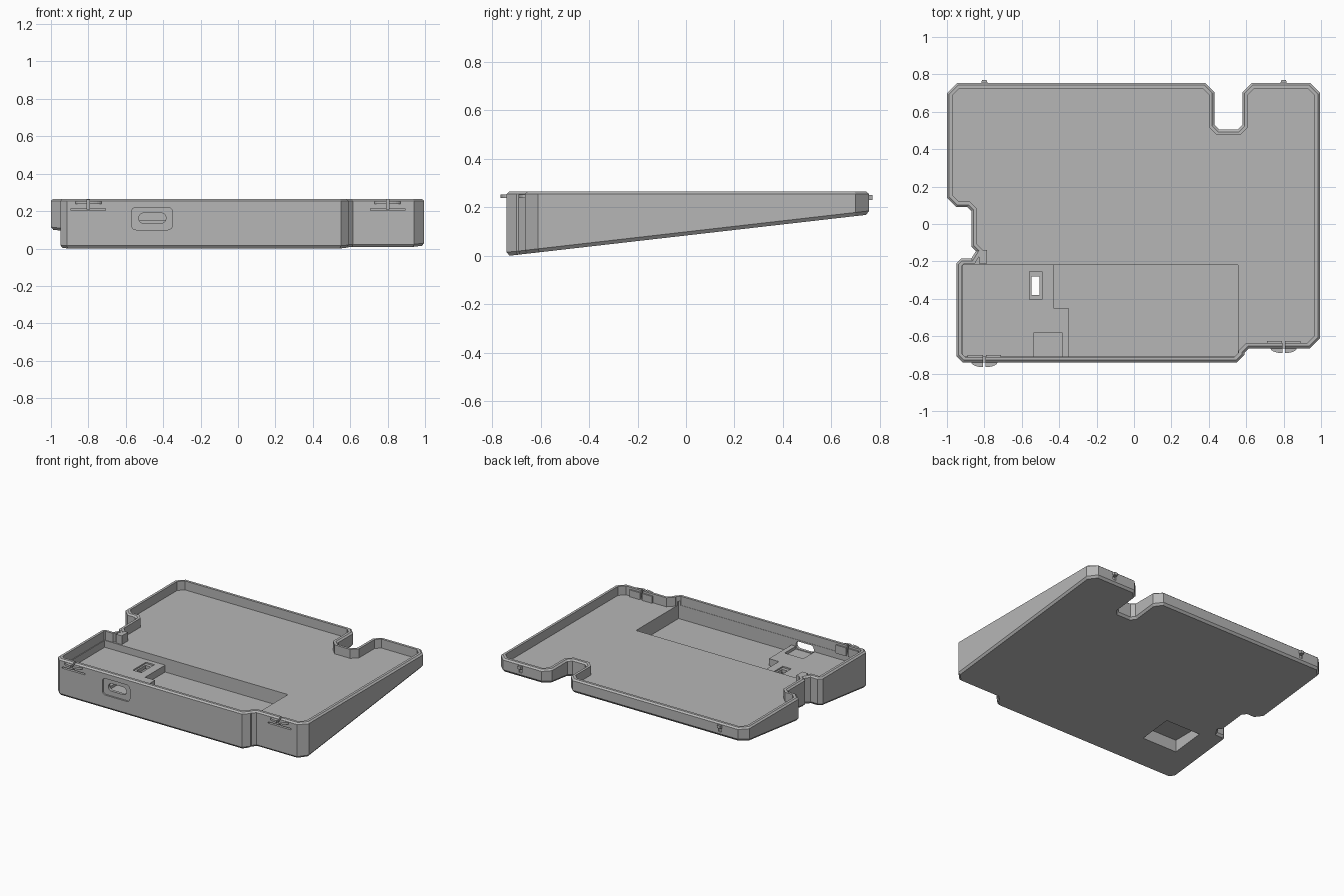
import bpy, bmesh, math
from mathutils import Vector

cube = bpy.data.objects.get("Cube")
if cube:
    bpy.data.objects.remove(cube, do_unlink=True)

grey = bpy.data.materials.new("plain grey")
grey.use_nodes = True
grey.diffuse_color = (0.47, 0.47, 0.47, 1)
grey.node_tree.nodes["Principled BSDF"].inputs["Base Color"].default_value = grey.diffuse_color

TOP, FLOOR, PIT, SHELF = 0.265, 0.2, 0.1, 0.15


def underside(y):
    return max(0.0, (y + 0.73) * 0.1145)


def make_object(name, bm):
    bmesh.ops.recalc_face_normals(bm, faces=bm.faces)
    mesh = bpy.data.meshes.new(name)
    bm.to_mesh(mesh)
    bm.free()
    mesh.materials.append(grey)
    obj = bpy.data.objects.new(name, mesh)
    bpy.context.collection.objects.link(obj)
    return obj


def loft(name, rings):
    """Closed solid through rings of equal point count."""
    bm = bmesh.new()
    loops = [[bm.verts.new(p) for p in ring] for ring in rings]
    n = len(loops[0])
    for a, b in zip(loops, loops[1:]):
        for i in range(n):
            j = (i + 1) % n
            bm.faces.new((a[i], a[j], b[j], b[i]))
    bm.faces.new(loops[0][::-1])
    bm.faces.new(loops[-1])
    return make_object(name, bm)


def prism(name, pts, low, high):
    return loft(name, [[(x, y, z) for x, y in pts] for z in (low, high)])


def box(name, x0, x1, y0, y1, z0, z1):
    return prism(name, [(x0, y0), (x1, y0), (x1, y1), (x0, y1)], z0, z1)


def inset(pts, d):
    """Mitred inward offset of a counter-clockwise outline."""
    out = []
    for i, p in enumerate(pts):
        a, b, c = Vector(pts[i - 1]), Vector(p), Vector(pts[(i + 1) % len(pts)])
        u, v = (b - a).normalized(), (c - b).normalized()
        n1, n2 = Vector((-u.y, u.x)), Vector((-v.y, v.x))
        out.append(tuple(b + (n1 + n2) * d / (1 + n1.dot(n2))))
    return out


def rounded_port(name, x0, x1, z0, z1, r, y0, y1):
    """Rounded rectangle in the front plane, pushed along y."""
    pts = []
    corners = [(x1 - r, z1 - r), (x0 + r, z1 - r), (x0 + r, z0 + r), (x1 - r, z0 + r)]
    for k, (cx, cz) in enumerate(corners):
        for s in range(5):
            t = math.pi / 2 * (k + s / 4)
            pts.append((cx + r * math.cos(t), cz + r * math.sin(t)))
    return loft(name, [[(x, y, z) for x, z in pts] for y in (y0, y1)])


def cut(target, cutter):
    mod = target.modifiers.new("cut", "BOOLEAN")
    mod.operation, mod.solver, mod.object = "DIFFERENCE", "EXACT", cutter
    bpy.context.view_layer.update()
    graph = bpy.context.evaluated_depsgraph_get()
    mesh = bpy.data.meshes.new_from_object(target.evaluated_get(graph))
    target.modifiers.clear()
    target.data = mesh
    bpy.data.objects.remove(cutter, do_unlink=True)


# Tray: wedge body with bevelled rim and raised wall
outline = [(-0.95, -0.705), (-0.915, -0.74), (0.55, -0.74), (0.59, -0.7), (0.59, -0.69),
           (0.615, -0.665), (0.94, -0.665), (0.995, -0.61), (0.995, 0.7), (0.94, 0.755),
           (0.63, 0.755), (0.58, 0.705), (0.58, 0.53), (0.555, 0.505), (0.455, 0.505),
           (0.43, 0.53), (0.43, 0.705), (0.38, 0.755), (-0.945, 0.755), (-1, 0.7),
           (-1, 0.14), (-0.95, 0.09), (-0.89, 0.09), (-0.87, 0.07), (-0.87, -0.12),
           (-0.845, -0.145), (-0.87, -0.185), (-0.925, -0.185), (-0.95, -0.21)]
bevelled, inner = inset(outline, 0.012), inset(outline, 0.03)
tray = loft("tray", [
    [(x, y, underside(y)) for x, y in bevelled],
    [(x, y, underside(y) + 0.015) for x, y in outline],
    [(x, y, TOP - 0.01) for x, y in outline],
    [(x, y, TOP) for x, y in bevelled],
    [(x, y, TOP) for x, y in inner],
    [(x, y, FLOOR) for x, y in inner]])

# Deep pit, and the shelf beside it
front, back = -0.708, -0.22
cut(tray, prism("pit_cutter", [(-0.35, front), (0.555, front), (0.555, back),
                               (-0.43, back), (-0.43, -0.45), (-0.35, -0.45)], PIT, 0.23))
cut(tray, box("shelf_cutter", -0.915, -0.34, front, back, SHELF, 0.23))

# Connector pocket, port recess and port opening
cut(tray, box("pocket_cutter", -0.535, -0.385, front, -0.58, 0.13, 0.23))
cut(tray, rounded_port("recess_cutter", -0.57, -0.35, 0.1, 0.22, 0.025, -0.8, -0.728))
cut(tray, rounded_port("port_cutter", -0.53, -0.385, 0.135, 0.19, 0.026, -0.8, -0.66))

# Underside recess and the slot that opens into it
cut(tray, box("underside_cutter", -0.77, -0.49, -0.49, -0.25, -0.1, 0.115))
cut(tray, box("slot_rim_cutter", -0.56, -0.492, -0.405, -0.255, 0.14, 0.2))
cut(tray, box("slot_cutter", -0.547, -0.504, -0.38, -0.28, 0.05, 0.2))

# Front clips: slits in the wall and a split curved catch
for side, x, y in (("right", -0.8, -0.74), ("left", 0.8, -0.665)):
    cut(tray, box("slit_cutter", x - 0.092, x + 0.092, y - 0.05, y + 0.022, 0.203, 0.213))
    cut(tray, box("split_cutter", x - 0.006, x + 0.006, y - 0.05, y + 0.05, 0.208, 0.3))
    for half, s in (("inner", 1), ("outer", -1)):
        arc = [(x + s * 0.07 * math.sin(t), y - 0.026 * math.cos(t))
               for t in (0.1, 0.4, 0.7, 1.0, 1.3, math.pi / 2)]
        arc += [(arc[-1][0], y + 0.005), (arc[0][0], y + 0.005)]
        prism(f"{side}_catch_{half}", arc, 0.238, 0.253)
    for s in (-1, 1):
        xs = sorted((x + s * 0.008, x + s * 0.09))
        box(f"{side}_clip_pad", *xs, y + 0.028, y + 0.04, FLOOR - 0.01, TOP - 0.015)

# Back nubs with a relief slit under each
for side, x in (("right", -0.8), ("left", 0.8)):
    cut(tray, box("relief_cutter", x - 0.012, x + 0.012, 0.745, 0.8, 0.2, 0.225))
    prism(f"{side}_back_nub", [(x - 0.018, 0.75), (x + 0.018, 0.75),
                               (x + 0.012, 0.77), (x - 0.012, 0.77)], 0.23, 0.25)

# Thickened post beside the side notch
box("notch_post", -0.83, -0.785, -0.21, -0.14, SHELF - 0.02, TOP - 0.002)
